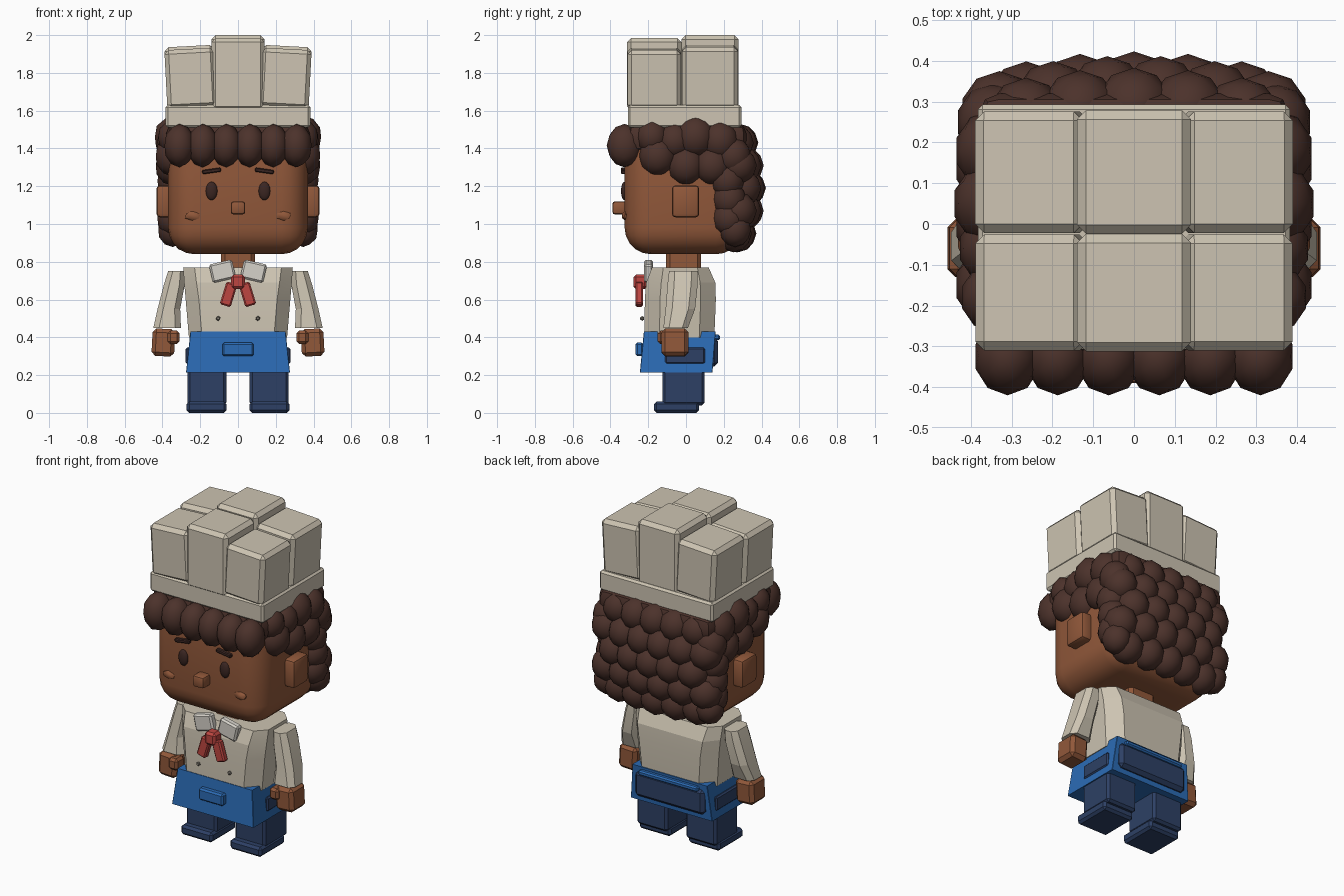
import bpy, bmesh, math
from mathutils import Matrix, Vector

if "Cube" in bpy.data.objects:
    bpy.data.objects.remove(bpy.data.objects["Cube"])


def mat(name, hexcol):
    m = bpy.data.materials.new(name)
    c = [int(hexcol[i:i + 2], 16) / 255 for i in (0, 2, 4)]
    m.diffuse_color = [v / 12.92 if v < 0.04045 else ((v + 0.055) / 1.055) ** 2.4 for v in c] + [1]
    m.use_nodes = True
    m.node_tree.nodes["Principled BSDF"].inputs["Base Color"].default_value = m.diffuse_color
    return m


CREAM = mat("cream cloth", "CDC4B2")
PALE = mat("pale collar", "D6D2CA")
SKIN = mat("brown skin", "91583A")
HAIR = mat("dark brown hair", "4C322B")
EYE = mat("eye brown", "3B2622")
BLUE = mat("apron blue", "2B6BB5")
NAVY = mat("navy cloth", "2D4065")
RED = mat("scarf red", "BE4641")
GREY = mat("button grey", "8C867C")


def finish(bm, name, material, angle=30):
    bmesh.ops.recalc_face_normals(bm, faces=bm.faces)
    me = bpy.data.meshes.new(name)
    bm.to_mesh(me)
    bm.free()
    me.materials.append(material)
    ob = bpy.data.objects.new(name, me)
    bpy.context.collection.objects.link(ob)
    bpy.context.view_layer.objects.active = ob
    bpy.ops.object.select_all(action='DESELECT')
    ob.select_set(True)
    bpy.ops.object.shade_smooth_by_angle(angle=math.radians(angle))
    return ob


def box(name, x, y, z, material, bevel=0.01, seg=1, tilt=0, angle=30):
    """Bevelled box from (min, max) ranges, tilted about its own y axis in degrees."""
    bm = bmesh.new()
    bmesh.ops.create_cube(bm, size=1)
    size = Vector([r[1] - r[0] for r in (x, y, z)])
    mid = Vector([(r[1] + r[0]) / 2 for r in (x, y, z)])
    bmesh.ops.scale(bm, vec=size, verts=bm.verts)
    if bevel:
        bmesh.ops.bevel(bm, geom=bm.edges[:], offset=bevel, segments=seg,
                        profile=0.5, affect='EDGES')
    bmesh.ops.transform(bm, verts=bm.verts,
                        matrix=Matrix.Translation(mid) @ Matrix.Rotation(math.radians(tilt), 4, 'Y'))
    return finish(bm, name, material, angle)


def side(s, a, b):
    return (min(s * a, s * b), max(s * a, s * b))


def loft(name, rings, material, s=1):
    """Stack of chamfered rectangles: (cx, cy, z, half x, half y, chamfer x, chamfer y)."""
    bm = bmesh.new()
    loops = []
    for cx, cy, z, hx, hy, kx, ky in rings:
        pts = [(hx, -hy + ky), (hx, hy - ky), (hx - kx, hy), (-hx + kx, hy),
               (-hx, hy - ky), (-hx, -hy + ky), (-hx + kx, -hy), (hx - kx, -hy)]
        loops.append([bm.verts.new((s * (cx + px), cy + py, z)) for px, py in pts])
    for a, b in zip(loops, loops[1:]):
        for i in range(8):
            j = (i + 1) % 8
            bm.faces.new((a[i], a[j], b[j], b[i]))
    bm.faces.new(loops[0])
    bm.faces.new(loops[-1])
    return finish(bm, name, material, 10)


def blobs(name, items, material, subdiv=2):
    """Group of low-poly balls: (centre, radii)."""
    bm = bmesh.new()
    for c, r in items:
        bmesh.ops.create_icosphere(bm, subdivisions=subdiv, radius=1,
                                   matrix=Matrix.Translation(c) @ Matrix.Diagonal((*r, 1)))
    return finish(bm, name, material, 40)


# Head, nose and neck
box("head", (-.37, .37), (-.325, .3), (.84, 1.51), SKIN, .14, 5)
box("nose", (-.038, .038), (-.39, -.31), (1.05, 1.12), SKIN, .015, 2)
box("neck", (-.09, .09), (-.105, .08), (.72, .88), SKIN, .02)

# Facial features and ears
for s, tag in ((-1, "left"), (1, "right")):
    box(tag + "_ear", side(s, .34, .432), (-.075, .07), (1.035, 1.205), SKIN, .02, 2)
    blobs(tag + "_eye", [((s * .14, -.326, 1.175), (.031, .018, .049))], EYE, 3)
    box(tag + "_brow", side(s, .09, .19), (-.345, -.31), (1.27, 1.292), EYE, .005, tilt=s * 8)
    blobs(tag + "_cheek", [((s * .24, -.32, 1.043), (.047, .022, .027))], SKIN, 1)

# Curly hair: scalp cap, fringe, sides and staggered back rows
box("hair_cap", (-.38, .38), (-.31, .32), (1.385, 1.53), HAIR, .05, 2)
blobs("hair_fringe", [((x, -.325, 1.415), (.083, .095, .115))
                      for x in (-.31, -.187, -.062, .062, .187, .31)], HAIR)
curls = [(-.15, 1.36, .1), (-.18, 1.46, .085), (0, 1.31, .1), (.05, 1.46, .105),
         (-.06, 1.44, .09), (.14, 1.31, .1), (.18, 1.44, .1), (.25, 1.36, .095),
         (.22, 1.23, .09), (.23, 1.13, .09), (.23, 1.03, .09), (.26, .97, .085)]
blobs("hair_sides", [((s * .345, y, z), (r * .95, r, r * 1.08))
                     for s in (-1, 1) for y, z, r in curls], HAIR)
back = []
for row, (z, y) in enumerate(((.95, .275), (1.07, .315), (1.19, .325), (1.31, .315), (1.43, .285))):
    n = 6 if row % 2 else 5
    for i in range(n):
        x = (i - (n - 1) / 2) * .132
        back.append(((x, y - .35 * x * x, z), (.095, .098, .1)))
blobs("hair_back", back, HAIR)
box("hair_back_fill", (-.34, .34), (.15, .31), (.93, 1.45), HAIR, .06, 2)

# Hat: band and six puffed blocks
box("hat_band", (-.383, .383), (-.308, .293), (1.51, 1.63), CREAM, .012)
for row, (y0, y1, top) in (("front", (-.312, -.024, 1.985)), ("back", (-.024, .278, 2.0))):
    box("hat_middle_" + row, (-.14, .14), (y0, y1), (1.6, top), CREAM, .022)
    for s, tag in ((-1, "left"), (1, "right")):
        box("hat_%s_%s" % (tag, row), side(s, .118, .382), (y0 + .002, y1 - .002),
            (1.615, top - .058), CREAM, .022, tilt=s * 3)

# Jacket body
loft("jacket", [(0, -.035, .40, .26, .185, .07, .08), (0, -.03, .60, .277, .188, .07, .08),
                (0, -.028, .69, .285, .183, .065, .08), (0, -.03, .77, .29, .15, .06, .06)], CREAM)

# Apron skirt with front pocket and rear strap
loft("apron", [(0, -.052, .215, .275, .192, .002, .002),
               (0, -.033, .43, .252, .19, .002, .002)], BLUE)
box("apron_pocket", (-.083, .083), (-.268, -.225), (.30, .372), BLUE, .01)
box("rear_strap", (-.2, .2), (.14, .18), (.385, .415), BLUE, .008)
box("rear_pad", (-.235, .235), (.12, .17), (.245, .40), NAVY, .02)

# Arms, hands, legs and small clothing parts
for s, tag in ((-1, "left"), (1, "right")):
    loft(tag + "_sleeve", [(.375, -.055, .45, .073, .065, .03, .03),
                           (.366, -.03, .55, .06, .078, .03, .035),
                           (.337, -.018, .68, .055, .08, .028, .035),
                           (.325, -.015, .75, .045, .075, .025, .03)], CREAM, s)
    box(tag + "_hand", side(s, .335, .455), (-.13, .012), (.30, .445), SKIN, .02, tilt=-s * 3)
    box(tag + "_thumb", side(s, .31, .372), (-.15, -.07), (.365, .435), SKIN, .014)
    box(tag + "_leg", side(s, .062, .268), (-.125, .098), (.04, .26), NAVY, .014)
    box(tag + "_shoe", side(s, .06, .272), (-.17, .07), (0, .06), NAVY, .014)
    box(tag + "_side_pocket", side(s, .255, .277), (-.11, .1), (.26, .345), NAVY, .008)
    box(tag + "_collar", side(s, .02, .145), (-.222, -.175), (.70, .80), PALE, .01, tilt=s * 13)
    box(tag + "_scarf_tail", side(s, .02, .08), (-.268, -.228), (.565, .69), RED, .008, tilt=-s * 17)
    blobs(tag + "_button", [((s * .105, -.232, .50), (.013, .012, .013))], GREY, 1)
box("scarf_knot", (-.037, .037), (-.278, -.205), (.655, .733), RED, .014)
